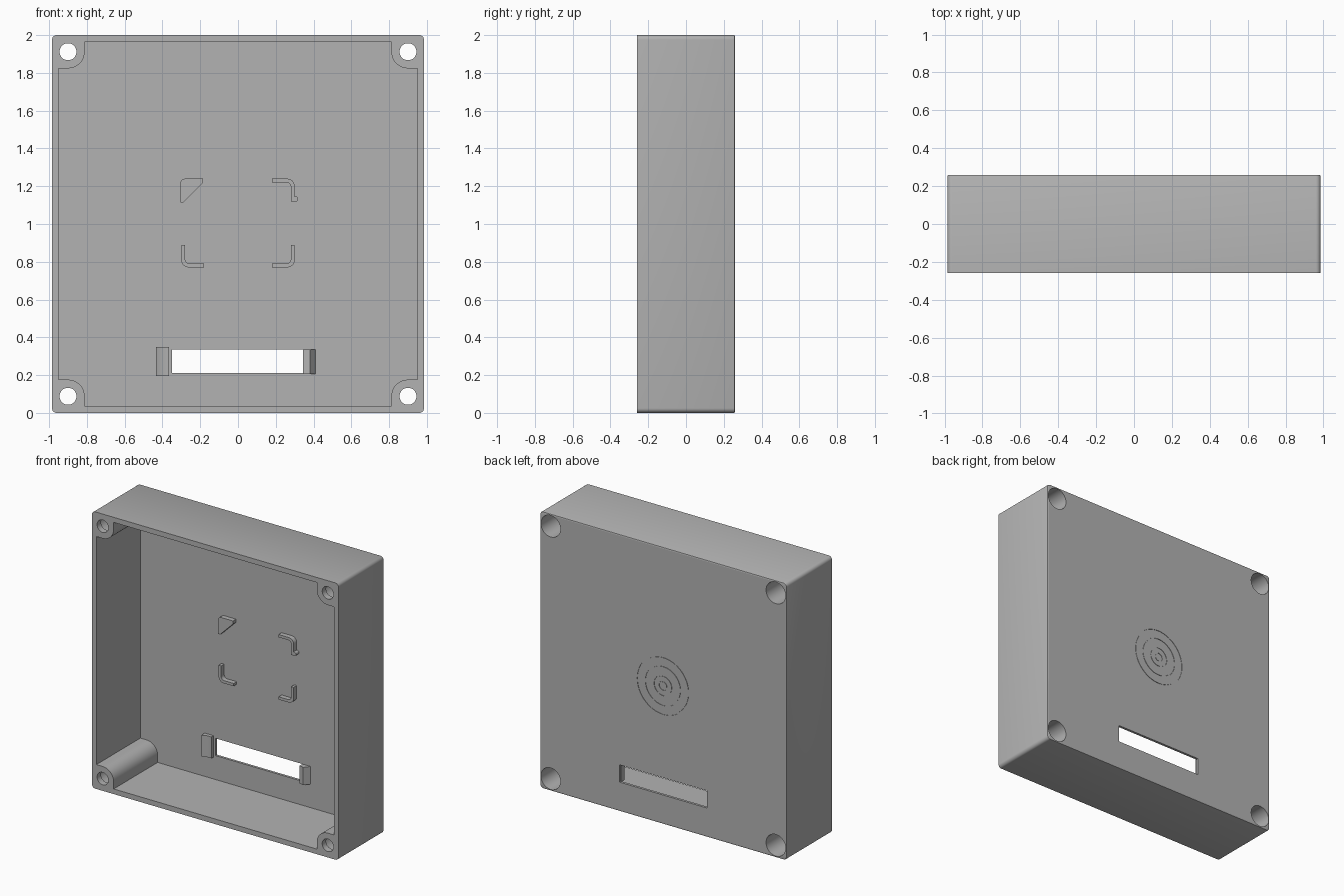
import bpy, bmesh, math

if "Cube" in bpy.data.objects:
    bpy.data.objects.remove(bpy.data.objects["Cube"])

BACK, FRONT, WALL = 0.26, -0.26, 0.242   # outer back, open front, inner face of back wall
ZC = 1.0

grey = bpy.data.materials.new("plain grey")
grey.diffuse_color = (0.45, 0.45, 0.45, 1)
grey.use_nodes = True
grey.node_tree.nodes["Principled BSDF"].inputs["Base Color"].default_value = grey.diffuse_color


def arc(cx, cz, r, a0, a1, n=8):
    """Points on an arc in the x-z plane, angles in degrees."""
    return [(cx + r * math.cos(math.radians(a0 + (a1 - a0) * i / n)),
             cz + r * math.sin(math.radians(a0 + (a1 - a0) * i / n))) for i in range(n + 1)]


def prism(name, pts, y0, y1, chamfer=0):
    """Extrude an x-z outline from y0 to y1, optionally easing the edge at y1."""
    bm = bmesh.new()
    face = bm.faces.new([bm.verts.new((x, y0, z)) for x, z in pts])
    top = bmesh.ops.extrude_face_region(bm, geom=[face])["geom"]
    verts = [g for g in top if isinstance(g, bmesh.types.BMVert)]
    bmesh.ops.translate(bm, verts=verts, vec=(0, y1 - y0, 0))
    if chamfer:
        edges = [g for g in top if isinstance(g, bmesh.types.BMEdge)]
        bmesh.ops.bevel(bm, geom=edges, offset=chamfer, segments=2, profile=0.5, affect='EDGES')
    bmesh.ops.recalc_face_normals(bm, faces=bm.faces)
    return finish(name, bm)


def finish(name, bm):
    me = bpy.data.meshes.new(name)
    bm.to_mesh(me)
    bm.free()
    me.materials.append(grey)
    ob = bpy.data.objects.new(name, me)
    bpy.context.collection.objects.link(ob)
    return ob


def ring(name, r0, r1, y0, y1, n=64):
    """Square-section ring around the y axis, centred on the back."""
    bm = bmesh.new()
    rows = []
    for i in range(n):
        a = 2 * math.pi * i / n
        rows.append([bm.verts.new((r * math.cos(a), y, ZC + r * math.sin(a)))
                     for r, y in ((r0, y0), (r1, y0), (r1, y1), (r0, y1))])
    for i in range(n):
        a, b = rows[i], rows[(i + 1) % n]
        for k in range(4):
            bm.faces.new((a[k], a[(k + 1) % 4], b[(k + 1) % 4], b[k]))
    bmesh.ops.recalc_face_normals(bm, faces=bm.faces)
    return finish(name, bm)


def rect(x0, x1, z0, z1):
    return [(x0, z0), (x1, z0), (x1, z1), (x0, z1)]


def cut(target, cutter):
    mod = target.modifiers.new("cut", 'BOOLEAN')
    mod.operation, mod.solver, mod.object = 'DIFFERENCE', 'EXACT', cutter
    bpy.context.view_layer.objects.active = target
    bpy.ops.object.modifier_apply(modifier=mod.name)
    bpy.data.objects.remove(cutter)


# Enclosure with rounded corners
W, R = 0.985, 0.025
outline = []
for sx, sz, a in ((1, 1, 0), (-1, 1, 90), (-1, -1, 180), (1, -1, 270)):
    outline += arc(sx * (W - R), ZC + sz * (1 - R), R, a, a + 90, 6)
body = prism("enclosure", outline, FRONT, BACK, 0.007)

# Cavity, leaving a rounded screw post in each corner
HX, HZ, PR, IX, IZ = 0.9, 0.912, 0.088, 0.95, 0.963
quad = [(IX, HZ - PR)] + arc(HX, HZ, PR, 270, 180, 12) + [(HX - PR, IZ)]
cavity = [(x, ZC + z) for x, z in quad]
cavity += [(-x, ZC + z) for x, z in reversed(quad)]
cavity += [(-x, ZC - z) for x, z in quad]
cavity += [(x, ZC - z) for x, z in reversed(quad)]
cut(body, prism("cavity_cutter", cavity, FRONT - 0.1, WALL))

# Screw holes, counterbored from the back
for sx in (-1, 1):
    for sz in (-1, 1):
        x, z = sx * HX, ZC + sz * HZ
        cut(body, prism("bore_cutter", arc(x, z, 0.078, 0, 360, 40)[:-1], -0.215, BACK + 0.1))
        cut(body, prism("hole_cutter", arc(x, z, 0.045, 0, 360, 32)[:-1], FRONT - 0.1, -0.15))

# Window slot and concentric grooves in the back
cut(body, prism("slot_cutter", rect(-0.35, 0.35, 0.21, 0.335), 0.1, BACK + 0.1))
for r in (0.03, 0.07, 0.14, 0.205):
    cut(body, ring("groove_cutter", r - 0.003, r + 0.003, BACK - 0.003, BACK + 0.05))

# Locating corners on the inside of the back wall
P0, P1 = WALL - 0.035, WALL + 0.005


def corner_outline(sx, sz):
    pts = [(0.18, 0.235), (0.26, 0.235)] + arc(0.26, 0.195, 0.04, 90, 0)[1:]
    pts += [(0.30, 0.115), (0.28, 0.115)] + arc(0.255, 0.19, 0.025, 0, 90) + [(0.18, 0.215)]
    return [(sx * x, 1.005 + sz * z) for x, z in pts]


for name, sx, sz in (("upper_right", 1, 1), ("lower_left", -1, -1), ("lower_right", 1, -1)):
    prism("locating_corner_" + name, corner_outline(sx, sz), P0, P1)
prism("locating_corner_nub", arc(0.303, 1.132, 0.015, 0, 360, 20)[:-1], P0, P1)
prism("locating_corner_upper_left",
      [(-0.305, 1.115)] + arc(-0.28, 1.215, 0.025, 180, 90) +
      [(-0.185, 1.24), (-0.185, 1.218), (-0.288, 1.115)], P0, P1)


# Wedge clips at both ends of the slot
def clip(name, profile, z0, z1):
    bm = bmesh.new()
    lo, hi = ([bm.verts.new((x, WALL - d, z)) for x, d in profile] for z in (z0, z1))
    bm.faces.new(lo)
    bm.faces.new(hi)
    n = len(lo)
    for i in range(n):
        bm.faces.new((lo[i], lo[(i + 1) % n], hi[(i + 1) % n], hi[i]))
    bmesh.ops.recalc_face_normals(bm, faces=bm.faces)
    finish(name, bm)


clip("clip_left", [(-0.435, -0.005), (-0.435, 0.04), (-0.40, 0.025),
                   (-0.365, 0.025), (-0.365, -0.005)], 0.195, 0.35)
clip("clip_right", [(0.345, -0.005), (0.345, 0.03), (0.38, 0.04), (0.415, -0.005)], 0.207, 0.335)

# Smooth the round surfaces, keep edges crisp
for ob in bpy.context.scene.objects:
    ob.select_set(True)
bpy.context.view_layer.objects.active = body
bpy.ops.object.shade_smooth_by_angle(angle=math.radians(30))
